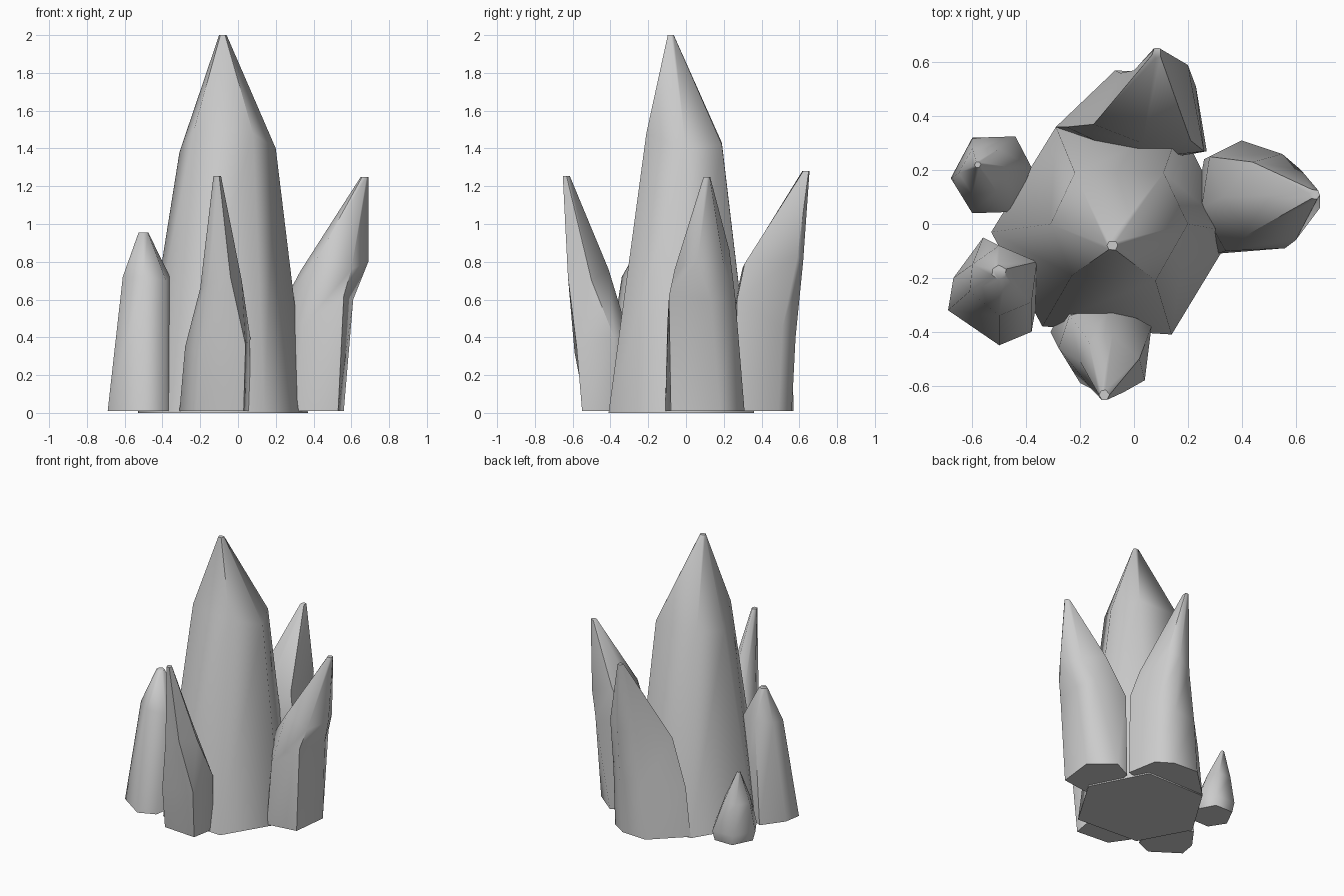
import bpy, bmesh, math
from mathutils import Vector


def crystal(name, tip, base, *rings, tip_radius=0.02, floor=0.01):
    """Loft a six-sided crystal: base outline, upper rings of points, small blunt tip."""
    bm = bmesh.new()
    outlines = [[(x, y, floor) for x, y in base], *rings]
    cx = sum(p[0] for p in rings[-1]) / len(base)
    cy = sum(p[1] for p in rings[-1]) / len(base)
    cap = []
    for x, y, z in rings[-1]:
        d = Vector((x - cx, y - cy)).normalized() * tip_radius
        cap.append((tip[0] + d.x, tip[1] + d.y, tip[2]))
    outlines.append(cap)
    loops = [[bm.verts.new(p) for p in o] for o in outlines]
    n = len(base)
    for low, high in zip(loops, loops[1:]):
        for i in range(n):
            j = (i + 1) % n
            bm.faces.new((low[i], low[j], high[j], high[i]))
    bm.faces.new(loops[0][::-1])
    bm.faces.new(loops[-1])
    bmesh.ops.recalc_face_normals(bm, faces=bm.faces)
    mesh = bpy.data.meshes.new(name)
    bm.to_mesh(mesh)
    bm.free()
    obj = bpy.data.objects.new(name, mesh)
    bpy.context.collection.objects.link(obj)
    bpy.ops.object.select_all(action='DESELECT')
    obj.select_set(True)
    bpy.context.view_layer.objects.active = obj
    bpy.ops.object.shade_smooth_by_angle(angle=math.radians(65))
    return obj


# Tall central crystal
crystal("main_crystal", (-0.08, -0.08, 2.0),
        [(-0.53, -0.03), (-0.34, -0.38), (0.14, -0.41), (0.37, -0.03), (0.17, 0.36), (-0.29, 0.36)],
        [(-0.31, 0.0, 1.38), (-0.23, -0.19, 1.51), (0.08, -0.21, 1.48),
         (0.2, 0.0, 1.4), (0.11, 0.19, 1.42), (-0.22, 0.19, 1.43)], floor=0.0)

# Leaning crystal on the right
crystal("right_crystal", (0.67, 0.11, 1.25),
        [(0.31, -0.11), (0.53, -0.08), (0.56, 0.18), (0.4, 0.31), (0.26, 0.24), (0.22, 0.02)],
        [(0.34, -0.1, 0.45), (0.56, -0.09, 0.62), (0.61, 0.13, 0.6),
         (0.55, 0.26, 0.62), (0.28, 0.25, 0.6), (0.25, 0.06, 0.6)],
        [(0.42, -0.04, 0.82), (0.6, -0.06, 0.76), (0.69, 0.06, 0.8),
         (0.62, 0.2, 0.78), (0.44, 0.23, 0.86), (0.33, 0.1, 0.75)])

# Leaning crystal at the front
crystal("front_crystal", (-0.11, -0.635, 1.255),
        [(-0.31, -0.4), (-0.22, -0.53), (0.03, -0.55), (0.06, -0.38), (-0.06, -0.27), (-0.24, -0.27)],
        [(-0.28, -0.46, 0.35), (-0.2, -0.59, 0.32), (0.04, -0.58, 0.36),
         (0.065, -0.38, 0.4), (-0.08, -0.3, 0.4), (-0.24, -0.34, 0.42)],
        [(-0.2, -0.51, 0.66), (-0.16, -0.61, 0.68), (-0.04, -0.625, 0.72),
         (0.02, -0.5, 0.7), (-0.08, -0.41, 0.76), (-0.17, -0.43, 0.73)])

# Broad leaning crystal at the back
crystal("back_crystal", (0.085, 0.635, 1.28),
        [(-0.29, 0.36), (0.0, 0.22), (0.27, 0.27), (0.23, 0.49), (0.12, 0.56), (-0.07, 0.57)],
        [(-0.25, 0.36, 0.36), (0.0, 0.24, 0.5), (0.26, 0.27, 0.6),
         (0.23, 0.51, 0.45), (0.13, 0.58, 0.4), (-0.05, 0.56, 0.4)],
        [(-0.15, 0.37, 0.7), (0.03, 0.3, 0.77), (0.21, 0.31, 0.79),
         (0.2, 0.59, 0.83), (0.12, 0.62, 0.8), (0.0, 0.57, 0.75)])

# Straight crystal at the front left
crystal("front_left_crystal", (-0.5, -0.18, 0.955),
        [(-0.69, -0.32), (-0.5, -0.45), (-0.38, -0.4), (-0.34, -0.17), (-0.56, -0.05), (-0.67, -0.2)],
        [(-0.61, -0.25, 0.72), (-0.5, -0.34, 0.72), (-0.38, -0.29, 0.7),
         (-0.36, -0.14, 0.72), (-0.5, -0.08, 0.74), (-0.6, -0.15, 0.73)], tip_radius=0.028)

# Small crystal at the back left
crystal("back_left_crystal", (-0.58, 0.22, 0.51),
        [(-0.66, 0.17), (-0.59, 0.06), (-0.46, 0.06), (-0.39, 0.2), (-0.45, 0.31), (-0.59, 0.31)],
        [(-0.68, 0.17, 0.08), (-0.6, 0.04, 0.08), (-0.45, 0.045, 0.08),
         (-0.38, 0.21, 0.08), (-0.44, 0.325, 0.08), (-0.6, 0.32, 0.08)],
        [(-0.65, 0.19, 0.29), (-0.6, 0.11, 0.29), (-0.51, 0.12, 0.29),
         (-0.46, 0.21, 0.29), (-0.5, 0.28, 0.29), (-0.6, 0.28, 0.29)], tip_radius=0.012)
